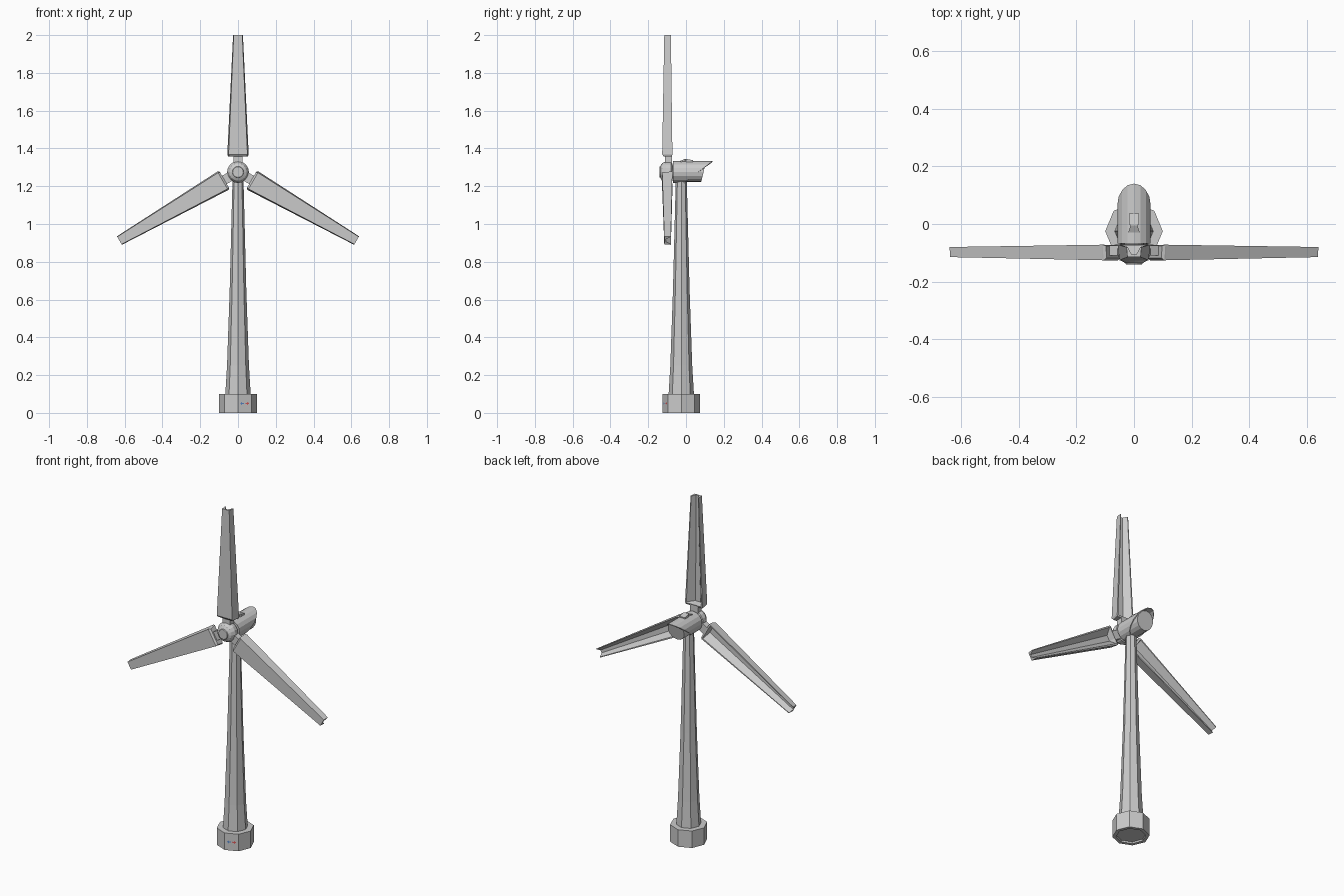
import bpy, bmesh, math
from mathutils import Matrix, Vector

if "Cube" in bpy.data.objects:
    bpy.data.objects.remove(bpy.data.objects["Cube"])

HUB_Z = 1.275    # rotor axis height
TOWER_Y = -0.025


def finish(name, bm, color=None):
    bmesh.ops.recalc_face_normals(bm, faces=bm.faces)
    me = bpy.data.meshes.new(name)
    bm.to_mesh(me)
    bm.free()
    ob = bpy.data.objects.new(name, me)
    bpy.context.collection.objects.link(ob)
    if color:
        mat = bpy.data.materials.new(name)
        mat.diffuse_color = color
        mat.use_nodes = True
        mat.node_tree.nodes["Principled BSDF"].inputs["Base Color"].default_value = mat.diffuse_color
        me.materials.append(mat)
    return ob


def loft(name, rings, caps=True):
    """Skin equal-length closed rings of points."""
    bm = bmesh.new()
    vs = [[bm.verts.new(p) for p in r] for r in rings]
    n = len(vs[0])
    for a, b in zip(vs, vs[1:]):
        for i in range(n):
            j = (i + 1) % n
            bm.faces.new((a[i], a[j], b[j], b[i]))
    if caps:
        bm.faces.new(vs[0])
        bm.faces.new(vs[-1])
    return finish(name, bm)


def ring_z(r, z, n=8):
    return [(r * math.cos(2 * math.pi * i / n),
             TOWER_Y + r * math.sin(2 * math.pi * i / n), z) for i in range(n)]


def ring_y(r, y, slope=0.0, n=16):
    """Ring around the rotor axis; slope tilts it along y with height."""
    pts = []
    for i in range(n):
        a = 2 * math.pi * i / n
        z = r * math.sin(a)
        pts.append((r * math.cos(a), y + slope * z, HUB_Z + z))
    return pts


# Octagonal base with a slightly recessed underside, and tapered tower
loft("base", [ring_z(0.08, 0.01), ring_z(0.08, 0), ring_z(0.1, 0), ring_z(0.1, 0.1)])
loft("tower", [ring_z(r, z) for r, z in
               [(0.067, 0.1), (0.058, 0.25), (0.044, 0.65), (0.029, 1.24)]])

# Nacelle body with tilted rear, and the obliquely cut outer hood
loft("nacelle_body", [ring_y(0.053, -0.065), ring_y(0.053, 0.093, 0.24)])
hood = loft("nacelle_hood", [ring_y(0.058, -0.068), ring_y(0.058, 0.065, 1.3)], caps=False)
solid = hood.modifiers.new("thickness", "SOLIDIFY")
solid.thickness = 0.005
solid.offset = -1 

# Roof vent: flared at the front, straight at the back
loft("roof_vent", [
    [(-w, y, 1.322), (w, y, 1.322), (w, y, z), (-w, y, z)]
    for w, y, z in [(0.02, -0.03, 1.334), (0.012, -0.005, 1.345),
                    (0.018, 0.0, 1.345), (0.018, 0.036, 1.338)]])

# Spinner and rotor shaft
loft("spinner", [ring_y(r, y) for r, y in
                 [(0.028, -0.141), (0.030, -0.136), (0.046, -0.127),
                  (0.058, -0.105), (0.056, -0.08), (0.045, -0.072)]])
loft("rotor_shaft", [ring_y(0.035, -0.08), ring_y(0.035, -0.05)])


def blade_ring(w, front, back, z, hollow=1.0):
    mid = back + (front - back) * 0.75 * hollow
    return [(-w, back, z), (-w * 0.88, front, z), (w * 0.88, front, z), (w, back, z),
            (w * 0.85, back, z), (w * 0.3, mid, z), (-w * 0.3, mid, z), (-w * 0.85, back, z)]


# Three channel-backed blades, each with a root block
for k in range(3):
    rot = Matrix.Translation((0, 0, HUB_Z)) @ Matrix.Rotation(k * 2 * math.pi / 3, 4, 'Y')
    blade = loft(f"blade_{k + 1}", [
        blade_ring(0.052, -0.118, -0.076, 0.083, 0.02),
        blade_ring(0.057, -0.126, -0.072, 0.093, 0.02),
        blade_ring(0.0565, -0.126, -0.072, 0.098),
        blade_ring(0.026, -0.115, -0.08, 0.725)])
    root = loft(f"blade_root_{k + 1}", [
        [(-0.025, -0.11, z), (0.025, -0.11, z), (0.025, -0.075, z), (-0.025, -0.075, z)]
        for z in (0.03, 0.09)])
    blade.data.transform(rot)
    root.data.transform(rot)

# Small direction arrows on the front right face of the base
a = Vector((0, TOWER_Y - 0.1, 0.05))
side = (Vector((0.0707, TOWER_Y - 0.0707, 0.05)) - a).normalized()
centre = a + side * 0.038 + Vector((side.y, -side.x, 0)) * 0.0006
for name, s, col in [("left_arrow", -1, (0.1, 0.25, 0.6, 1)), ("right_arrow", 1, (0.7, 0.1, 0.1, 1))]:
    bm = bmesh.new()
    outline = [(0.004, -0.003), (0.014, -0.003), (0.014, -0.009), (0.026, 0),
               (0.014, 0.009), (0.014, 0.003), (0.004, 0.003)]
    bm.faces.new([bm.verts.new(centre + side * u * s + Vector((0, 0, v))) for u, v in outline[::s]])
    finish(name, bm, col)
